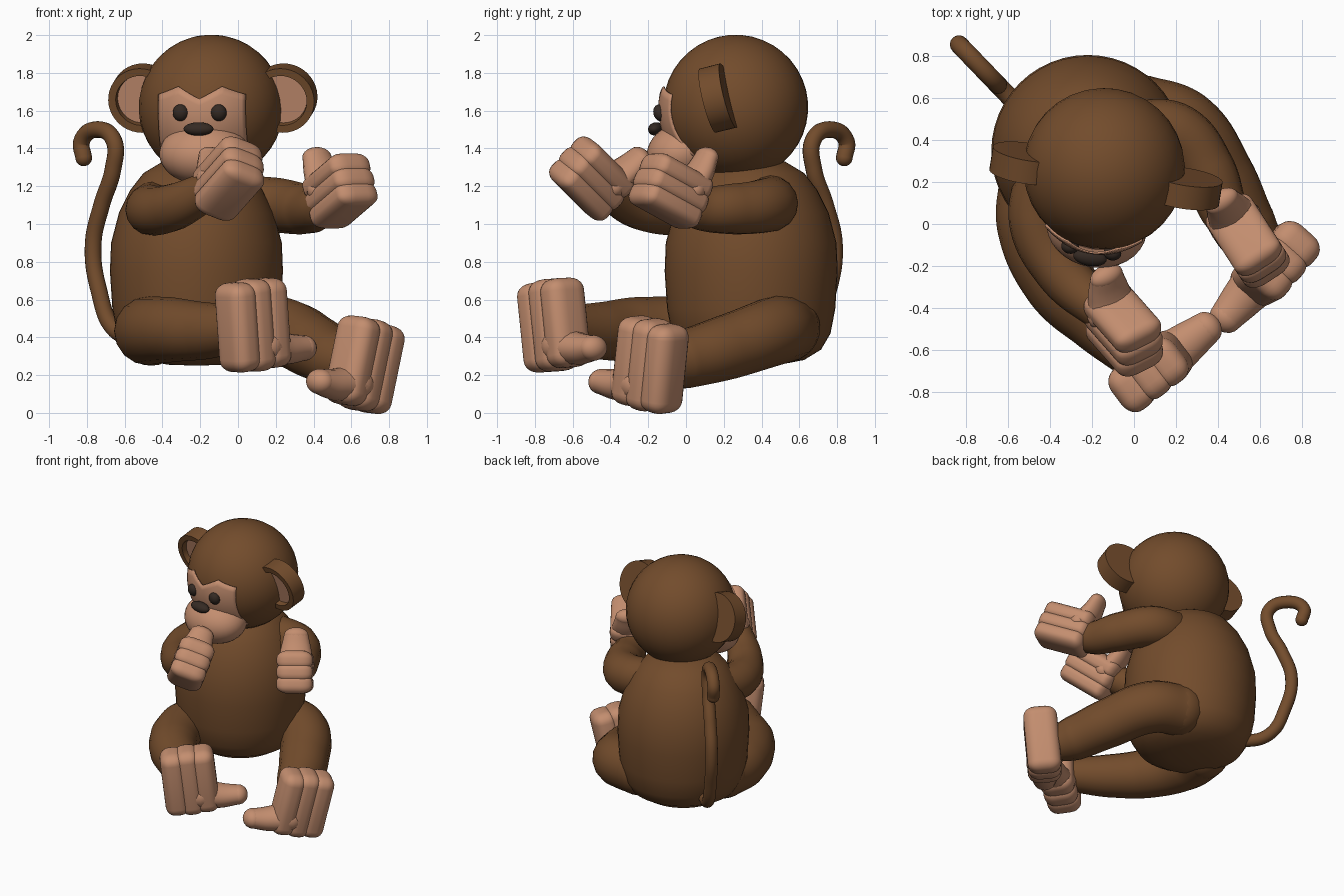
import bpy
import bmesh
from math import radians, pi, sqrt
from mathutils import Matrix, Vector

cube = bpy.data.objects.get("Cube")
if cube:
    bpy.data.objects.remove(cube)


def material(name, rgb):
    m = bpy.data.materials.new(name)
    m.use_nodes = True
    color = (*rgb, 1)
    m.diffuse_color = color
    bsdf = m.node_tree.nodes["Principled BSDF"]
    bsdf.inputs["Base Color"].default_value = color
    bsdf.inputs["Roughness"].default_value = 0.8
    return m


FUR = material("brown fur", (0.17, 0.072, 0.025))
SKIN = material("tan skin", (0.55, 0.27, 0.16))
DARK = material("dark brown", (0.035, 0.023, 0.017))


def finish(name, bm, mats, matrix=Matrix(), smooth=True):
    """Turn a bmesh into a named, shaded object."""
    bmesh.ops.recalc_face_normals(bm, faces=bm.faces)
    mesh = bpy.data.meshes.new(name)
    bm.to_mesh(mesh)
    bm.free()
    obj = bpy.data.objects.new(name, mesh)
    bpy.context.collection.objects.link(obj)
    obj.matrix_world = matrix
    for m in mats:
        mesh.materials.append(m)
    if smooth:
        mesh.polygons.foreach_set("use_smooth", [True] * len(mesh.polygons))
    else:
        bpy.ops.object.select_all(action="DESELECT")
        obj.select_set(True)
        bpy.context.view_layer.objects.active = obj
        bpy.ops.object.shade_smooth_by_angle(angle=radians(40))
    return obj


def ball(name, center, radii, mat, frame=Matrix()):
    bm = bmesh.new()
    bmesh.ops.create_uvsphere(bm, u_segments=32, v_segments=20, radius=1)
    bmesh.ops.scale(bm, vec=radii, verts=bm.verts)
    return finish(name, bm, [mat], frame @ Matrix.Translation(center))


def lathe(bm, profile, steps=48):
    verts = [bm.verts.new((r, 0, z)) for r, z in profile]
    edges = [bm.edges.new(pair) for pair in zip(verts, verts[1:])]
    bmesh.ops.spin(bm, geom=verts + edges, cent=(0, 0, 0), axis=(0, 0, 1),
                   angle=2 * pi, steps=steps)
    bmesh.ops.remove_doubles(bm, verts=bm.verts, dist=0.0005)


def tube(name, points, radii, mat, frame=Matrix()):
    """Smooth tapered tube through the points, with round ends."""
    curve = bpy.data.curves.new(name, "CURVE")
    curve.dimensions = "3D"
    curve.bevel_depth = 1
    curve.bevel_resolution = 6
    spline = curve.splines.new("BEZIER")
    spline.bezier_points.add(len(points) - 1)
    for bp, p, r in zip(spline.bezier_points, points, radii):
        bp.co = p
        bp.radius = r
        bp.handle_left_type = bp.handle_right_type = "AUTO"
    temp = bpy.data.objects.new(name + "_path", curve)
    bpy.context.collection.objects.link(temp)
    bpy.context.view_layer.update()
    mesh = bpy.data.meshes.new_from_object(temp)
    bpy.data.objects.remove(temp)
    bm = bmesh.new()
    bm.from_mesh(mesh)
    bpy.data.meshes.remove(mesh)
    for p, r in ((points[0], radii[0]), (points[-1], radii[-1])):
        bmesh.ops.create_uvsphere(bm, u_segments=20, v_segments=14, radius=r,
                                  matrix=Matrix.Translation(p))
    for f in bm.faces:
        f.material_index = 0
    return finish(name, bm, [mat], frame)


def paw(name, center, thumb_dir, finger_dir, size, thickness):
    """Three merged, rounded fingers side by side plus a broad thumb."""
    up = Vector(finger_dir).normalized()
    side = Vector(thumb_dir)
    side = (side - side.dot(up) * up).normalized()
    rot = Matrix((side, up.cross(side), up)).transposed().to_4x4()
    frame = (Matrix.Translation(center) @ rot
             @ Matrix.Diagonal((size, thickness / 0.2, size, 1)))
    bm = bmesh.new()
    for i in (-1, 0, 1):
        height = 0.49 - 0.015 * abs(i)
        made = bmesh.ops.create_cube(bm, size=1)["verts"]
        bmesh.ops.scale(bm, vec=(0.17, 0.2, height), verts=made)
        bmesh.ops.translate(bm, vec=(0.103 * i, 0, 0), verts=made)
        edges = {e for v in made for e in v.link_edges}
        bmesh.ops.bevel(bm, geom=list(edges), offset=0.068, segments=6,
                        profile=0.5, affect="EDGES")
    finish(name, bm, [SKIN], frame)
    tube(name + "_thumb", [(0.06, 0, -0.115), (0.2, 0, -0.15), (0.32, 0, -0.16)],
         [0.105, 0.085, 0.068], SKIN, frame)


# Body
bm = bmesh.new()
lathe(bm, [(0, 0.25), (0.15, 0.255), (0.28, 0.28), (0.37, 0.335), (0.42, 0.42),
           (0.445, 0.55), (0.458, 0.75), (0.452, 0.9), (0.41, 1.06),
           (0.35, 1.18), (0.28, 1.27), (0.18, 1.33), (0, 1.36)])
finish("body", bm, [FUR], Matrix.Translation((-0.22, 0.345, 0)))

# Head, turned a little to its right and tipped forward
head = (Matrix.Translation((-0.142, 0.263, 1.618))
        @ Matrix.Rotation(radians(-9), 4, "Z") @ Matrix.Rotation(radians(14), 4, "X"))
ball("head", (0, 0, 0), (0.384, 0.384, 0.384), FUR, head)
ball("muzzle", (0.008, -0.33, -0.17), (0.24, 0.195, 0.165), SKIN, head)
ball("nose", (0, -0.443, -0.008), (0.08, 0.04, 0.035), DARK, head)

# Face mask with a two-peaked brow, nearly flush with the head at its sides
bm = bmesh.new()
cols, rows, half = 24, 10, 0.232
grid = []
for i in range(cols + 1):
    x = half * (2 * i / cols - 1)
    peak = 1 - abs(abs(x) - half / 2) / (half / 2)
    top = 0.14 + 0.055 * peak
    bulge = 0.018 * (1 - (x / half) ** 2)
    column = []
    for j in range(rows + 1):
        z = -0.2 + (top + 0.2) * j / rows
        column.append(bm.verts.new((x, -bulge - sqrt(0.389 ** 2 - x * x - z * z), z)))
    grid.append(column)
for a, b in zip(grid, grid[1:]):
    for j in range(rows):
        bm.faces.new((a[j], b[j], b[j + 1], a[j + 1]))
mask = finish("face_mask", bm, [SKIN], head, smooth=False)
solid = mask.modifiers.new("thickness", "SOLIDIFY")
solid.thickness = 0.009
solid.offset = 0

# Eyes and cupped ears
for side, label in ((-1, "right"), (1, "left")):
    ball(label + "_eye", (side * 0.102, -0.385, 0.066), (0.042, 0.035, 0.045), DARK, head)
    bm = bmesh.new()
    lathe(bm, [(0, -0.057), (0.175, -0.057), (0.175, 0.057), (0.135, 0.057),
               (0.13, 0.02), (0, 0.02)], 40)
    for f in bm.faces:
        c = f.calc_center_median()
        f.material_index = int(abs(c.z - 0.02) < 0.005 and c.xy.length < 0.129)
    place = (head @ Matrix.Translation((side * 0.377 + 0.014, -0.02, 0.055))
             @ Matrix.Rotation(pi / 2, 4, "X"))
    finish(label + "_ear", bm, [FUR, SKIN], place, smooth=False)

# Arms
tube("right_arm", [(-0.4, 0.3, 1.12), (-0.46, 0.02, 1.075), (-0.34, -0.23, 1.09),
                   (-0.12, -0.44, 1.2)], [0.13, 0.135, 0.125, 0.095], FUR)
tube("left_arm", [(0.0, 0.45, 1.12), (0.2, 0.43, 1.1), (0.35, 0.25, 1.08),
                  (0.43, 0.06, 1.09), (0.49, -0.03, 1.14)],
     [0.14, 0.145, 0.135, 0.115, 0.095], FUR)

# Legs
tube("right_leg", [(-0.46, 0.2, 0.43), (-0.47, 0.0, 0.435), (-0.35, -0.28, 0.44),
                   (-0.16, -0.47, 0.435), (0.03, -0.64, 0.45)],
     [0.18, 0.182, 0.172, 0.15, 0.12], FUR)
tube("left_leg", [(0.03, 0.53, 0.45), (0.23, 0.46, 0.43), (0.41, 0.21, 0.345),
                  (0.53, -0.02, 0.28), (0.62, -0.15, 0.25)],
     [0.18, 0.182, 0.172, 0.155, 0.12], FUR)

# Hands and feet
paw("right_hand", (-0.05, -0.5, 1.24), (-0.1, 0.72, 0.66), (0.53, -0.6, 0.6), 0.8, 0.25)
paw("left_hand", (0.54, -0.08, 1.175), (-0.23, 0.35, 0.91), (0.49, -0.76, 0.42), 0.8, 0.25)
paw("right_foot", (0.08, -0.7, 0.465), (0.8, 0.6, 0.14), (-0.07, -0.1, 0.99), 1, 0.235)
paw("left_foot", (0.67, -0.19, 0.255), (-0.63, -0.74, 0.2), (0.2, 0.1, 0.97), 1, 0.235)

# Tail, curling in one upright plane behind the right hip
tail = [(-0.5, 0.4), (-0.66, 0.44), (-0.745, 0.65), (-0.775, 0.89), (-0.73, 1.1),
        (-0.67, 1.29), (-0.665, 1.44), (-0.745, 1.5), (-0.835, 1.44), (-0.825, 1.35)]
tube("tail", [(x + 0.008, -0.02 - 1.04 * x, z) for x, z in tail], [0.044] * len(tail), FUR)
